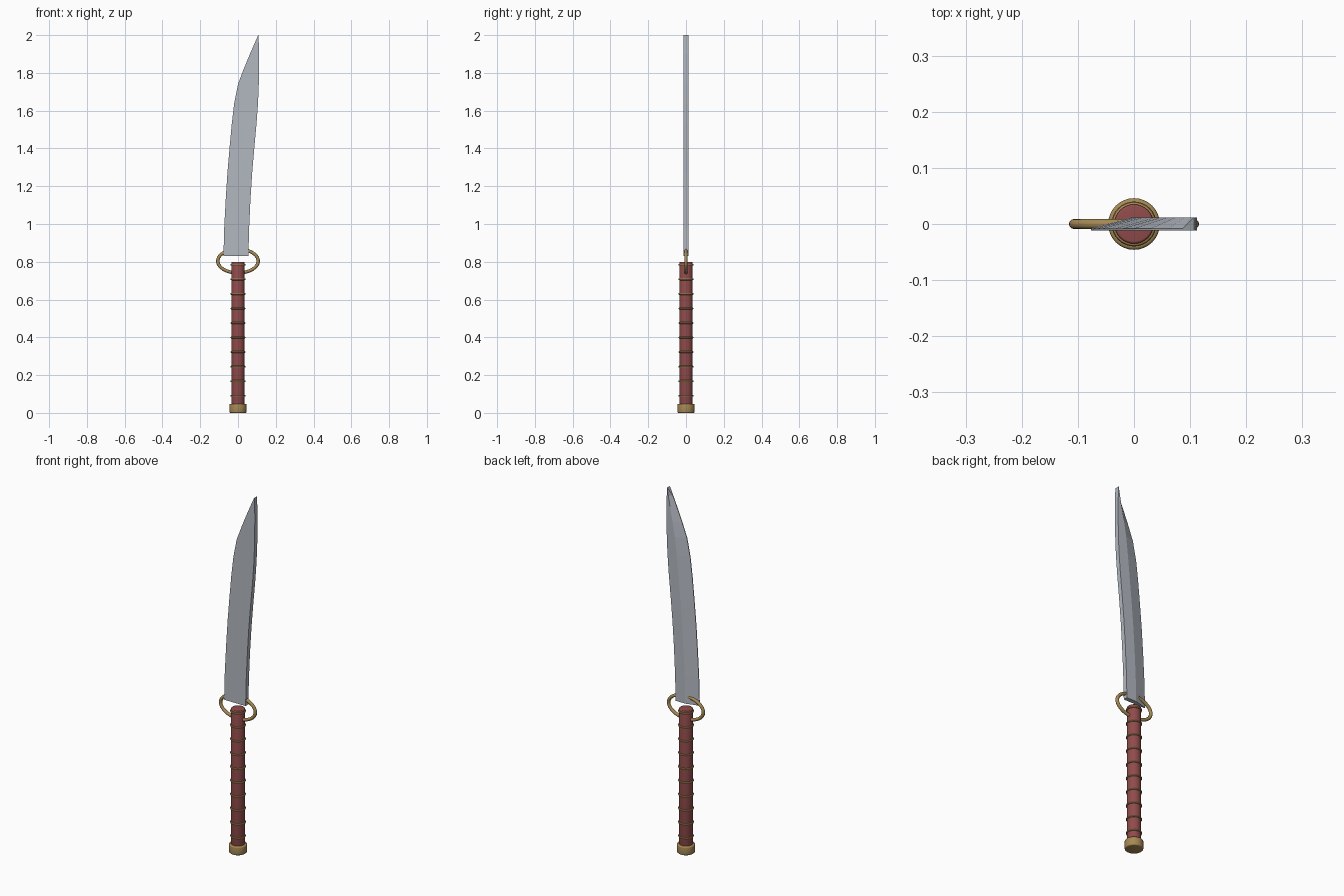
import bpy, bmesh, math

if "Cube" in bpy.data.objects:
    bpy.data.objects.remove(bpy.data.objects["Cube"])


def material(name, color):
    m = bpy.data.materials.new(name)
    m.diffuse_color = (*color, 1)
    m.use_nodes = True
    m.node_tree.nodes["Principled BSDF"].inputs["Base Color"].default_value = m.diffuse_color
    return m


STEEL = material("steel", (0.45, 0.48, 0.53))
BRASS = material("brass", (0.38, 0.25, 0.09))
LEATHER = material("leather", (0.28, 0.07, 0.07))


def finish(name, mat, smooth=True):
    o = bpy.context.object
    o.name = name
    o.data.materials.append(mat)
    if smooth:
        bpy.ops.object.shade_smooth_by_angle(angle=math.radians(35))
    return o


def cylinder(name, mat, r, z0, z1, bevel):
    bpy.ops.mesh.primitive_cylinder_add(vertices=32, radius=r, depth=z1 - z0,
                                        location=(0, 0, (z0 + z1) / 2))
    bm = bmesh.new()
    bm.from_mesh(bpy.context.object.data)
    rims = [e for e in bm.edges if abs(e.verts[0].co.z - e.verts[1].co.z) < 1e-5]
    bmesh.ops.bevel(bm, geom=rims, offset=bevel, segments=3, profile=0.5, affect='EDGES')
    bm.to_mesh(bpy.context.object.data)
    bm.free()
    return finish(name, mat)


# Grip and pommel
cylinder("grip", LEATHER, 0.035, 0.02, 0.80, 0.004)
cylinder("pommel", BRASS, 0.046, 0.0, 0.048, 0.006)

# Brass bands around the grip
for i in range(10):
    bpy.ops.mesh.primitive_torus_add(major_segments=32, minor_segments=8,
                                     major_radius=0.035, minor_radius=0.005,
                                     location=(0, 0, 0.091 + i * 0.077))
    finish(f"grip_band_{i + 1}", BRASS)

# Oval ring guard
bpy.ops.mesh.primitive_torus_add(major_segments=48, minor_segments=12,
                                 major_radius=0.1, minor_radius=0.009,
                                 location=(0, 0, 0.804),
                                 rotation=(math.pi / 2, 0, 0))
ring = bpy.context.object
for v in ring.data.vertices:
    r = math.hypot(v.co.x, v.co.y)
    c, s, d = v.co.x / r, v.co.y / r, r - 0.1
    v.co.x, v.co.y = (0.107 + d) * c, (0.063 + d) * s
finish("ring_guard", BRASS)

# Blade: (z, cutting edge x, spine x), bevelled on the back towards the edge
sections = [(0.83, -0.077, 0.055), (0.98, -0.073, 0.059), (1.13, -0.065, 0.066),
            (1.27, -0.056, 0.075), (1.40, -0.045, 0.086), (1.53, -0.033, 0.098),
            (1.64, -0.020, 0.106), (1.74, 0.000, 0.110), (1.82, 0.030, 0.111),
            (1.90, 0.063, 0.112), (1.955, 0.087, 0.110), (2.00, 0.107, 0.109)]
T = 0.012
bm = bmesh.new()
loops = []
for z, xl, xr in sections:
    xm = xl + 0.55 * (xr - xl)
    pts = [(xl, -T), (xr, -T), (xr, T), (xm, T), (xl, -0.008 if z < 1.99 else T)]
    loops.append([bm.verts.new((x, y, z)) for x, y in pts])
for a, b in zip(loops, loops[1:]):
    for i in range(5):
        j = (i + 1) % 5
        bm.faces.new((a[i], a[j], b[j], b[i]))
bm.faces.new(loops[0][::-1])
bm.faces.new(loops[-1])
bmesh.ops.recalc_face_normals(bm, faces=bm.faces[:])
mesh = bpy.data.meshes.new("blade")
bm.to_mesh(mesh)
bm.free()
blade = bpy.data.objects.new("blade", mesh)
bpy.context.collection.objects.link(blade)
bpy.context.view_layer.objects.active = blade
finish("blade", STEEL, smooth=False)
